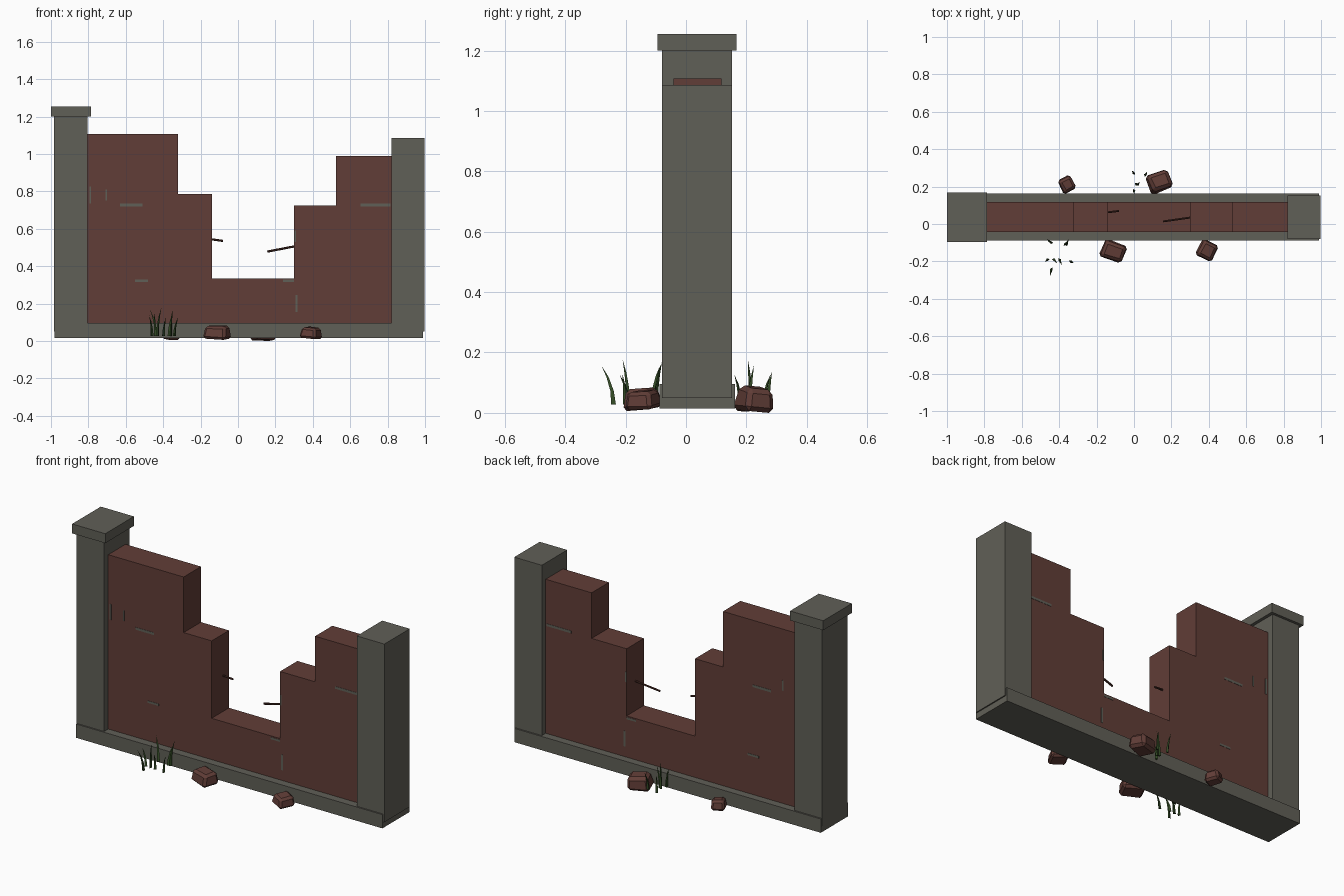
import bpy, bmesh, math, random
from mathutils import Vector, Matrix, Euler

random.seed(4)
if "Cube" in bpy.data.objects:
    bpy.data.objects.remove(bpy.data.objects["Cube"], do_unlink=True)


def material(name, rgb):
    m = bpy.data.materials.new(name)
    m.use_nodes = True
    m.diffuse_color = (*rgb, 1)
    m.node_tree.nodes["Principled BSDF"].inputs["Base Color"].default_value = (*rgb, 1)
    return m


STONE = material("grey stone", (0.118, 0.115, 0.095))
BRICK = material("dark red brick", (0.12, 0.047, 0.038))
RUST = material("rusty iron", (0.06, 0.022, 0.016))
GRASS = material("grass green", (0.035, 0.075, 0.02))


def finish(name, bm, mat):
    bmesh.ops.recalc_face_normals(bm, faces=bm.faces)
    mesh = bpy.data.meshes.new(name)
    bm.to_mesh(mesh)
    bm.free()
    mesh.materials.append(mat)
    ob = bpy.data.objects.new(name, mesh)
    bpy.context.collection.objects.link(ob)
    return ob


def add_box(bm, x, y, z):
    size = Vector((x[1] - x[0], y[1] - y[0], z[1] - z[0]))
    mid = Vector((sum(x), sum(y), sum(z))) / 2
    return bmesh.ops.create_cube(bm, size=1, matrix=Matrix.Translation(mid) @ Matrix.Diagonal((*size, 1)))


def box(name, x, y, z, mat):
    bm = bmesh.new()
    add_box(bm, x, y, z)
    return finish(name, bm, mat)


# Stone base, pillars and the one surviving cap
PILLAR_Y = (-0.08, 0.153)
box("stone_base", (-0.98, 0.99), (-0.088, 0.162), (0.015, 0.095), STONE)
box("right_pillar", (-0.983, -0.805), PILLAR_Y, (0.05, 1.2), STONE)
box("left_pillar", (0.82, 0.997), PILLAR_Y, (0.05, 1.085), STONE)
box("right_pillar_cap", (-1.0, -0.787), (-0.095, 0.168), (1.2, 1.255), STONE)

# Broken brick wall: stepped outline pulled through its thickness
FRONT, BACK = -0.042, 0.117
STEPS = [(-0.81, 1.108), (-0.32, 0.785), (-0.14, 0.335), (0.3, 0.725), (0.525, 0.99)]
ends = [s[0] for s in STEPS[1:]] + [0.825]
outline = [(-0.81, 0.09)]
for (x0, top), x1 in zip(STEPS, ends):
    outline += [(x0, top), (x1, top)]
outline.append((0.825, 0.09))
bm = bmesh.new()
face = bm.faces.new([bm.verts.new((x, FRONT, z)) for x, z in outline])
ret = bmesh.ops.extrude_face_region(bm, geom=[face])
moved = [v for v in ret["geom"] if isinstance(v, bmesh.types.BMVert)]
bmesh.ops.translate(bm, verts=moved, vec=(0, BACK - FRONT, 0))
finish("broken_brick_wall", bm, BRICK)

# Scraps of mortar showing on both faces: x, z, width, height
SCRAPS = [(-0.57, 0.727, 0.12, 0.014), (0.735, 0.727, 0.16, 0.014), (-0.515, 0.322, 0.07, 0.012),
          (0.27, 0.322, 0.06, 0.012), (0.313, 0.2, 0.012, 0.09), (-0.705, 0.78, 0.008, 0.06),
          (-0.79, 0.78, 0.01, 0.09), (0.305, 0.56, 0.008, 0.06)]
bm = bmesh.new()
for x, z, w, h in SCRAPS:
    for y in (FRONT, BACK):
        add_box(bm, (x - w / 2, x + w / 2), (y - 0.0015, y + 0.0015), (z - h / 2, z + h / 2))
finish("mortar_scraps", bm, STONE)


# Bent iron rods sticking out of the gap
def rod(name, start, end):
    a, b = Vector(start), Vector(end)
    turn = (b - a).to_track_quat("Z", "Y").to_matrix().to_4x4()
    bm = bmesh.new()
    bmesh.ops.create_cone(bm, cap_ends=True, segments=6, radius1=0.006, radius2=0.006,
                          depth=(b - a).length, matrix=Matrix.Translation((a + b) / 2) @ turn)
    finish(name, bm, RUST)


rod("right_iron_rod", (-0.2, 0.055, 0.552), (-0.08, 0.07, 0.535))
rod("left_iron_rod", (0.36, 0.043, 0.517), (0.157, 0.014, 0.478))


# Fallen bricks: chipped, chamfered blocks narrowing to the top
def rubble(name, place, size, angles):
    bm = bmesh.new()
    bmesh.ops.create_cube(bm, size=1)
    for v in bm.verts:
        taper = 0.8 if v.co.z > 0 else 1.0
        v.co.x *= taper
        v.co.y *= taper
        v.co += Vector([random.uniform(-0.05, 0.05) for _ in range(3)])
        v.co = Vector([c * s for c, s in zip(v.co, size)])
    bmesh.ops.bevel(bm, geom=bm.edges[:], offset=min(size) * 0.2, segments=1, affect="EDGES")
    turn = Euler([math.radians(a) for a in angles]).to_matrix().to_4x4()
    bmesh.ops.transform(bm, verts=bm.verts, matrix=Matrix.Translation(place) @ turn)
    low = min(v.co.z for v in bm.verts)
    bmesh.ops.translate(bm, verts=bm.verts, vec=(0, 0, place[2] - low))
    finish(name, bm, BRICK)


rubble("front_rubble_brick_1", (-0.11, -0.145, 0.006), (0.13, 0.1, 0.068), (4, 3, -20))
rubble("front_rubble_brick_2", (0.39, -0.14, 0.01), (0.1, 0.1, 0.06), (3, 6, -28))
rubble("back_rubble_brick_1", (-0.357, 0.212, 0.004), (0.08, 0.09, 0.06), (4, 3, 28))
rubble("back_rubble_brick_2", (0.137, 0.227, 0.0), (0.13, 0.11, 0.078), (-4, 4, 22))


# Grass: slim three-sided blades that lean and curve to a point
def add_blade(bm, root, height, lean, radius):
    rings = []
    spin = random.uniform(0, math.tau)
    for t in (0, 0.35, 0.7):
        c = Vector((root[0] + lean[0] * t * t, root[1] + lean[1] * t * t, root[2] + height * t))
        r = radius * (1 - t * 0.75)
        rings.append([bm.verts.new(c + Vector((math.cos(spin + k * math.tau / 3) * r,
                                               math.sin(spin + k * math.tau / 3) * r, 0))) for k in range(3)])
    tip = bm.verts.new((root[0] + lean[0], root[1] + lean[1], root[2] + height))
    for k in range(3):
        n = (k + 1) % 3
        for lo, hi in zip(rings, rings[1:]):
            bm.faces.new((lo[k], lo[n], hi[n], hi[k]))
        bm.faces.new((rings[-1][k], rings[-1][n], tip))
    bm.faces.new(rings[0][::-1])


# Each blade: root x, root y, height, lean x, lean y
TUFTS = {
    "front_grass_tuft": [(-0.46, -0.19, 0.11, -0.015, -0.01), (-0.44, -0.24, 0.13, -0.01, -0.04),
                         (-0.43, -0.19, 0.15, 0.02, -0.02), (-0.4, -0.19, 0.1, 0.015, -0.03),
                         (-0.37, -0.11, 0.12, 0.02, 0.02), (-0.34, -0.2, 0.1, 0.02, -0.01),
                         (-0.44, -0.1, 0.14, -0.03, 0.02), (-0.36, -0.11, 0.14, 0.01, 0.03)],
    "back_grass_tuft": [(0.0, 0.27, 0.11, -0.01, 0.015), (0.01, 0.215, 0.15, 0.01, -0.01),
                        (0.06, 0.26, 0.1, 0.01, 0.02), (0.02, 0.21, 0.13, 0.01, 0.015),
                        (0.0, 0.18, 0.1, 0.0, -0.02)],
}
for name, blades in TUFTS.items():
    bm = bmesh.new()
    for x, y, h, lx, ly in blades:
        add_blade(bm, (x, y, 0.027), h, (lx, ly), 0.009)
    finish(name, bm, GRASS)
